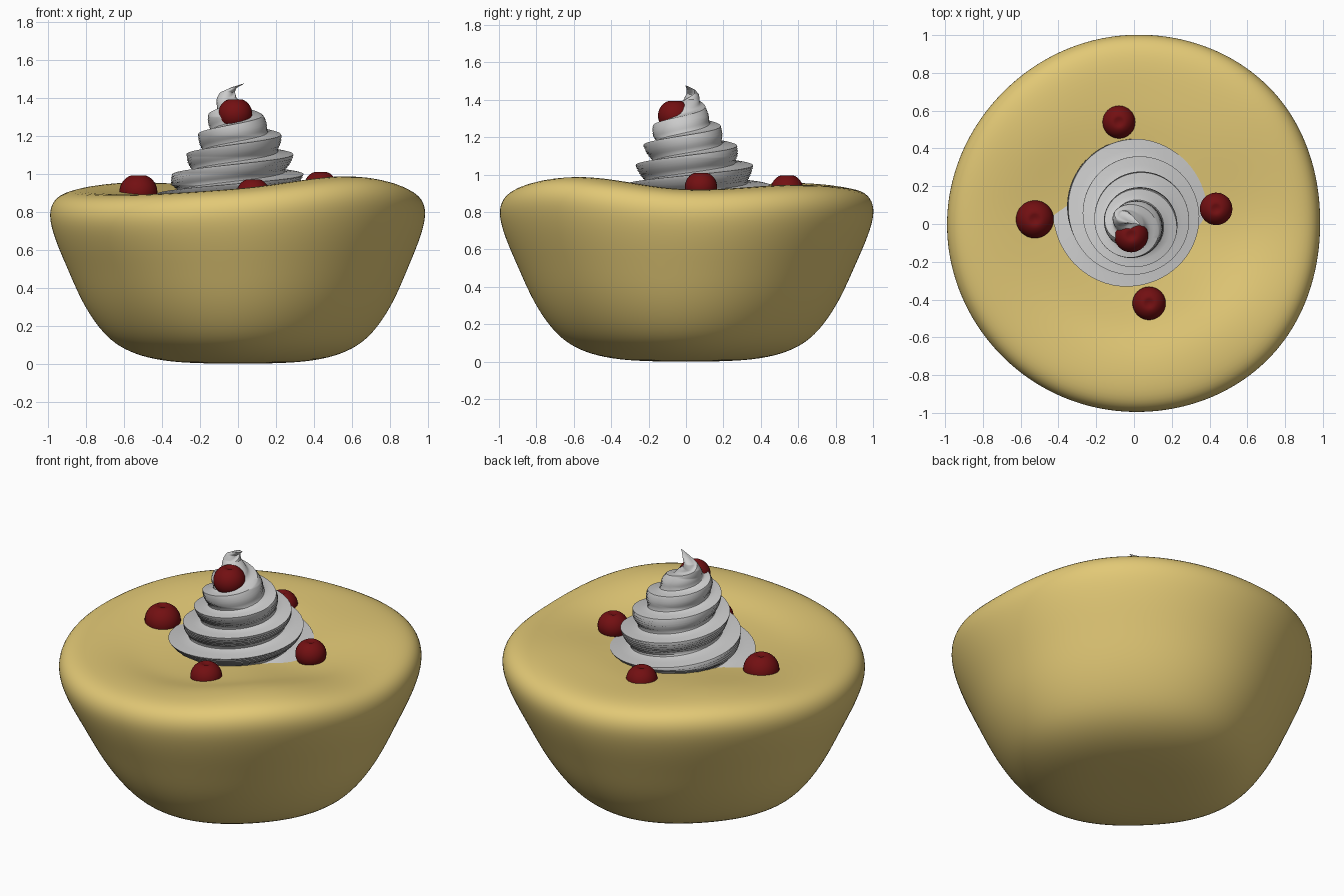
import bpy, bmesh, math
from mathutils import Vector

if "Cube" in bpy.data.objects:
    bpy.data.objects.remove(bpy.data.objects["Cube"])

TAU = 2 * math.pi


def material(name, rgb):
    m = bpy.data.materials.new(name)
    m.diffuse_color = (*rgb, 1)
    m.use_nodes = True
    m.node_tree.nodes["Principled BSDF"].inputs["Base Color"].default_value = m.diffuse_color
    return m


def catmull(a, b, c, d, t):
    return 0.5 * (2*b + (c - a)*t + (2*a - 5*b + 4*c - d)*t*t + (3*b - a - 3*c + d)*t**3)


def around(vals, ang):
    """Smooth periodic interpolation of values spaced evenly around a circle."""
    n = len(vals)
    f = (ang / TAU % 1) * n
    i = int(f)
    return catmull(*(vals[(i + k) % n] for k in (-1, 0, 1, 2)), f - i)


def along(rows, z):
    """Linear interpolation of table rows keyed on their first value."""
    for p, q in zip(rows, rows[1:]):
        if z <= q[0]:
            t = (z - p[0]) / (q[0] - p[0])
            return [a + (b - a) * t for a, b in zip(p, q)][1:]
    return rows[-1][1:]


def loft(name, rings, mat=None):
    """Skin a list of equal closed rings and cap both ends."""
    bm = bmesh.new()
    vr = [[bm.verts.new(p) for p in ring] for ring in rings]
    for a, b in zip(vr, vr[1:]):
        n = len(a)
        for i in range(n):
            j = (i + 1) % n
            bm.faces.new((a[i], a[j], b[j], b[i]))
    for ring in (vr[0], vr[-1]):
        c = bm.verts.new(sum((v.co for v in ring), Vector()) / len(ring))
        for i in range(len(ring)):
            bm.faces.new((ring[i], ring[(i + 1) % len(ring)], c))
    bmesh.ops.recalc_face_normals(bm, faces=bm.faces)
    me = bpy.data.meshes.new(name)
    bm.to_mesh(me)
    bm.free()
    ob = bpy.data.objects.new(name, me)
    bpy.context.collection.objects.link(ob)
    if mat:
        me.materials.append(mat)
    me.polygons.foreach_set("use_smooth", [True] * len(me.polygons))
    return ob


# Cake: rounded bowl-shaped bun with an uneven rim
RADIUS = [0.98, 1.015, 0.997, 0.98, 0.985, 0.985, 0.99, 1.005]
LOW = [1.01, 0.95, 1.0, 0.95, 1.01, 0.93, 1.0, 0.96]
RIM = [0.92, 0.945, 0.93, 0.955, 0.91, 0.89, 0.922, 0.988]
PROFILE = [(0.12, 0.0), (0.32, 0.005), (0.48, 0.03), (0.60, 0.075), (0.69, 0.14),
           (0.77, 0.24), (0.84, 0.36), (0.905, 0.51), (0.968, 0.65), (1.008, 0.77),
           (1.01, 0.85), (0.97, 0.915), (0.87, 0.942), (0.70, 0.94)]
rings = []
for r, z in PROFILE:
    up = min(1, z / 0.8)
    rings.append([])
    for k in range(48):
        a = TAU * k / 48
        rr = r * (around(RADIUS, a) * up + around(LOW, a) * (1 - up))
        rings[-1].append((rr * math.cos(a), rr * math.sin(a),
                          z + (around(RIM, a) - 0.94) * up ** 2))
for s in (0.55, 0.4, 0.25, 0.1):          # top surface sinking to the middle
    w = s / 0.7
    rings.append([(s * math.cos(TAU * k / 48), s * math.sin(TAU * k / 48),
                   0.88 + 0.03 * s * math.sin(TAU * k / 48)
                   + (around(RIM, TAU * k / 48) - 0.88) * w * w * 0.95)
                  for k in range(48)])
cake = loft("cake", rings, material("cake_yellow", (0.76, 0.58, 0.18)))
cake.modifiers.new("smooth", 'SUBSURF').levels = 2
cake.modifiers["smooth"].render_levels = 2

# Whipped cream: two-lobed sharp section twisted up a shrinking, curling axis
# columns: z, lip radius, axis x, axis y
CREAM = [(0.84, 0.39, -0.02, 0.06), (0.89, 0.41, -0.02, 0.06), (0.94, 0.395, -0.02, 0.06),
         (1.0, 0.345, 0.0, 0.05),
         (1.09, 0.29, 0.01, 0.04), (1.2, 0.225, 0.01, 0.01), (1.3, 0.155, -0.01, 0.0),
         (1.355, 0.1, -0.03, 0.01), (1.4, 0.055, -0.06, 0.03), (1.43, 0.038, -0.055, 0.035),
         (1.455, 0.022, -0.02, 0.025), (1.475, 0.003, 0.03, 0.0)]
SECTION = [(0.0, 0.0), (0.04, 0.5), (0.08, 0.85), (0.14, 1.0), (0.24, 0.93), (0.36, 0.76),
           (0.48, 0.58), (0.60, 0.42), (0.72, 0.28), (0.84, 0.15), (0.94, 0.05)]
rings = []
STEPS = 220
for j in range(STEPS + 1):
    z = 0.84 + 0.635 * j / STEPS
    r, cx, cy = along(CREAM, z)
    twist = math.pi * (z - 0.86) / 0.106 + 2.15
    rings.append([])
    for lobe in (0, 1):
        for u, d in SECTION:
            a = twist - math.pi * (u + lobe)
            rr = r * (1 - 0.27 * d)
            rings[-1].append((cx + rr * math.cos(a), cy + rr * math.sin(a), z))
cream = loft("whipped_cream", rings)
bpy.context.view_layer.objects.active = cream
cream.select_set(True)
bpy.ops.object.shade_smooth_by_angle(angle=math.radians(40))

# Berries: squat spheres with a dimple on top
red = material("berry_red", (0.17, 0.005, 0.006))
BERRIES = [(-0.525, 0.025, 0.905, 0.1), (0.435, 0.08, 0.935, 0.086), (-0.08, 0.54, 0.92, 0.087),
           (0.08, -0.42, 0.895, 0.088), (-0.015, -0.06, 1.315, 0.09)]
for n, (x, y, z, r) in enumerate(BERRIES):
    rings = []
    for i in range(1, 24):
        t = math.pi * i / 24
        q = math.sin(t)
        h = -math.cos(t) * 0.95
        if h > 0:
            h -= 0.2 * math.exp(-(q / 0.25) ** 2)
        rings.append([(x + r * q * math.cos(TAU * k / 32), y + r * q * math.sin(TAU * k / 32),
                       z + r * h) for k in range(32)])
    loft("berry_%d" % (n + 1), rings, red)
